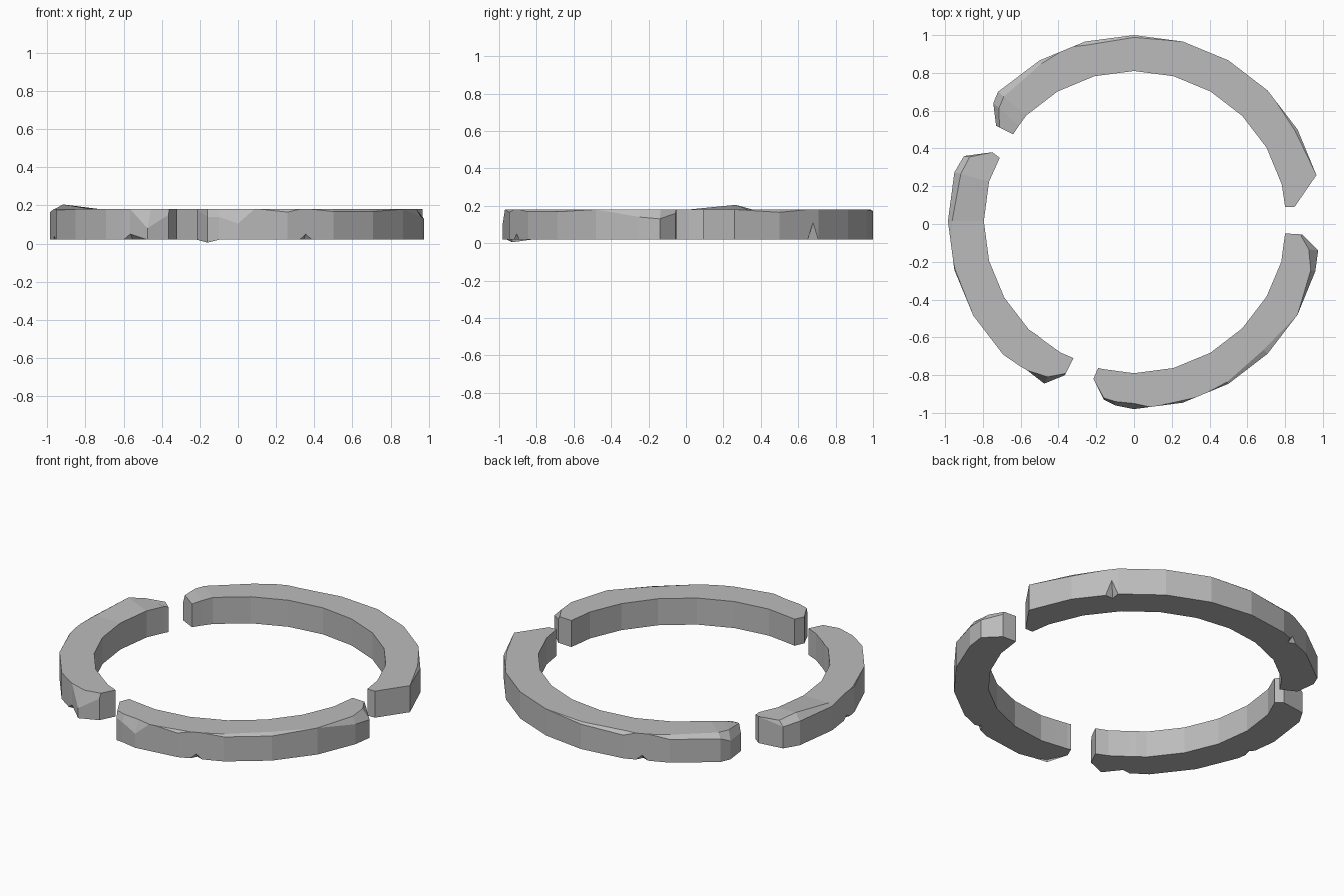
import bpy
import bmesh
from math import cos, sin, radians
from mathutils import Vector

INNER, OUTER = 0.81, 1.0
FLOOR, TOP = 0.02, 0.18
STEP = 15

if "Cube" in bpy.data.objects:
    bpy.data.objects.remove(bpy.data.objects["Cube"])

stone = bpy.data.materials.new("grey_stone")
stone.use_nodes = True
grey = (0.5, 0.5, 0.5, 1)
stone.diffuse_color = grey
stone.node_tree.nodes["Principled BSDF"].inputs["Base Color"].default_value = grey


def ring_point(radius, angle):
    """Point on the faceted ring outline."""
    half = STEP / 2
    flat = radius * cos(radians(half)) / cos(radians(angle % STEP - half))
    return Vector((flat * cos(radians(angle)), flat * sin(radians(angle))))


def section(inner, outer, top=0, drop=0, under=0, lift=0, rise=0, dip=0):
    """Cross-section with optional chips on its outer edges."""
    inner, outer = Vector(inner), Vector(outer)
    inward = (inner - outer).normalized()
    upper, lower = outer + inward * top, outer + inward * under
    return [(*inner, FLOOR), (*inner, TOP - dip), (*upper, TOP + rise),
            (*outer, TOP - drop), (*outer, FLOOR + lift), (*lower, FLOOR)]


def arc(start, end, shift, chips, notches):
    """Regular sections between two angles, plus narrow notches below."""
    plan = {a: chips.get(a, {}) for a in range(start, end + 1, STEP)}
    for angle, width, height, depth in notches:
        plan[angle - width] = {}
        plan[angle] = dict(under=depth, lift=height)
        plan[angle + width] = {}
    shift = Vector(shift)
    return [section(ring_point(INNER, a) + shift, ring_point(OUTER, a) + shift, **plan[a])
            for a in sorted(plan)]


def build(name, sections):
    """Skin the sections into one closed broken ring piece."""
    bm = bmesh.new()
    loops = [[bm.verts.new(p) for p in s] for s in sections]
    for a, b in zip(loops, loops[1:]):
        for i in range(len(a)):
            j = (i + 1) % len(a)
            bm.faces.new((a[i], a[j], b[j], b[i]))
    bm.faces.new(loops[0])
    bm.faces.new(loops[-1])
    bmesh.ops.remove_doubles(bm, verts=bm.verts, dist=0.0005)
    bmesh.ops.recalc_face_normals(bm, faces=bm.faces)
    mesh = bpy.data.meshes.new(name)
    bm.to_mesh(mesh)
    bm.free()
    mesh.materials.append(stone)
    bpy.context.collection.objects.link(bpy.data.objects.new(name, mesh))


# Back piece
bevel = dict(top=0.02, drop=0.02)
back = [section((0.8, 0.09), (0.85, 0.09))]
back += arc(15, 120, (0, 0),
            {30: dict(top=0.015, drop=0.015), 90: dict(top=0.012, drop=0.01),
             105: bevel, 120: bevel},
            [(43, 2, 0.09, 0.04), (111, 2, 0.03, 0.03)])
back += [section((-0.57, 0.575), (-0.72, 0.70), top=0.04, drop=0.02),
         section((-0.61, 0.52), (-0.745, 0.64), top=0.04, drop=0.05, dip=0.01),
         section((-0.64, 0.475), (-0.73, 0.52), top=0.02, drop=0.05, dip=0.02)]
build("back_ring_piece", back)

# Left-hand piece in plan, with a raised outer lip
side = [section((-0.71, 0.35), (-0.75, 0.38), dip=0.01),
        section((-0.72, 0.33), (-0.90, 0.36), top=0.03, drop=0.03)]
side += arc(165, 225, (0.015, 0.015),
            {165: dict(top=0.035, drop=0.015, rise=0.025),
             180: dict(top=0.022, drop=0.015), 195: dict(top=0.005, drop=0.005)},
            [(190, 2, 0.02, 0.02)])
side += [section((-0.51, -0.59), (-0.60, -0.755)),
         section((-0.48, -0.615), (-0.565, -0.775), under=0.03, lift=0.03),
         section((-0.39, -0.68), (-0.475, -0.845), top=0.04, drop=0.1),
         section((-0.32, -0.71), (-0.365, -0.80), top=0.01, drop=0.03)]
build("side_ring_piece", side)

# Front piece, chipped at both ends
front = [section((-0.19, -0.762), (-0.215, -0.82)),
         section((-0.17, -0.767), (-0.16, -0.93), top=0.01, drop=0.04, lift=-0.015),
         section((-0.09, -0.778), (-0.10, -0.96), top=0.02, drop=0.04)]
front += arc(-90, -30, (0, 0.02),
             {-90: dict(top=0.03, drop=0.075), -75: dict(top=0.012, drop=0.015),
              -60: dict(top=0.012, drop=0.012), -45: dict(top=0.03, drop=0.012)},
             [(-84, 1, 0, 0), (-69, 2, 0.03, 0.03)])
front += [section((0.78, -0.20), (0.96, -0.25), top=0.025, drop=0.04),
          section((0.79, -0.12), (0.975, -0.14), top=0.05, drop=0.05),
          section((0.80, -0.05), (0.89, -0.055), top=0.01, drop=0.02)]
build("front_ring_piece", front)
